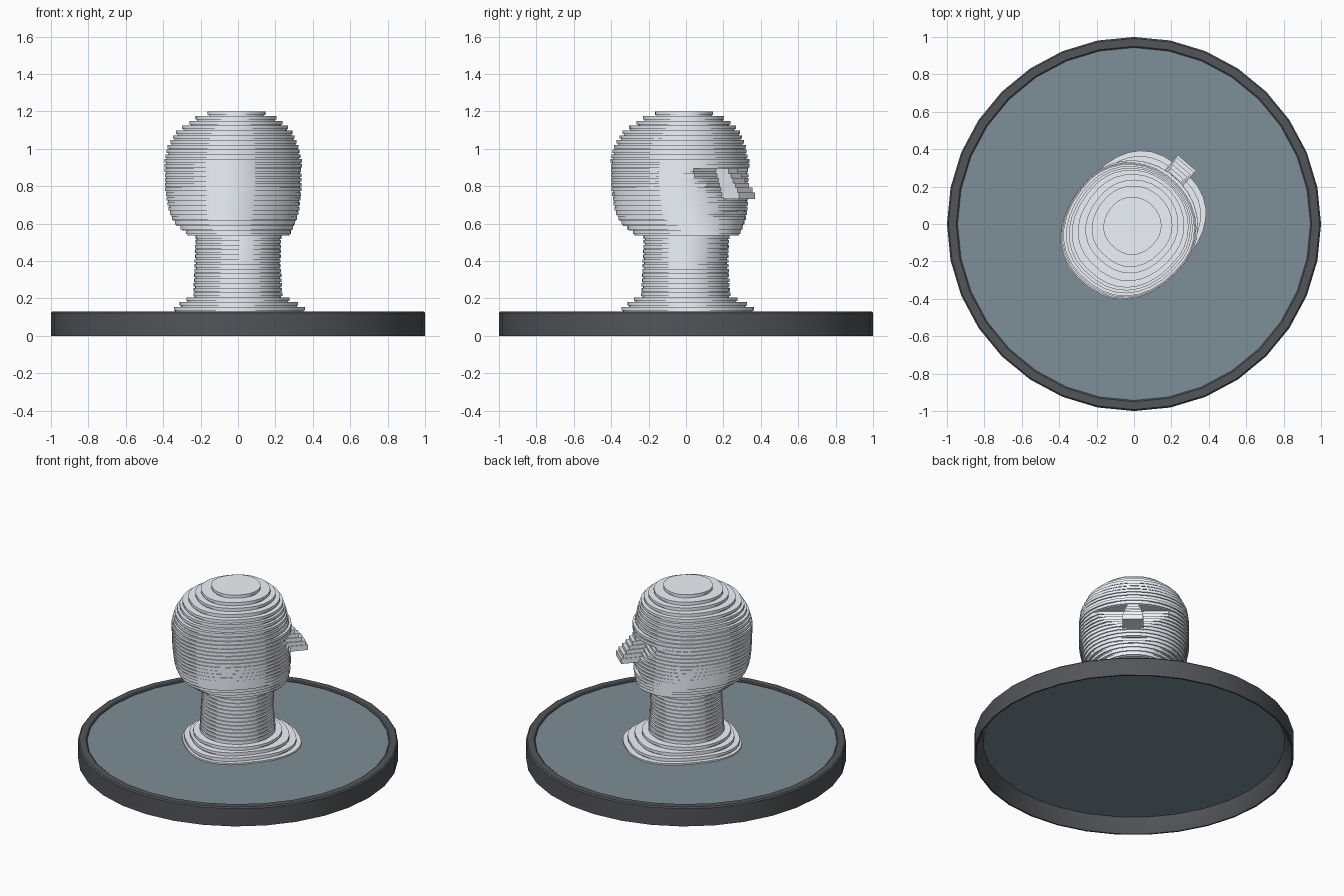
import bpy, bmesh, math
from mathutils import Matrix

if "Cube" in bpy.data.objects:
    bpy.data.objects.remove(bpy.data.objects["Cube"])

STEP = 0.0255      # pitch of the stacked plates
PLATE = 0.0185     # thickness of one plate, the rest is an inset spacer
TURN = Matrix.Rotation(math.radians(49), 4, 'Z')   # face looks to +x +y


def material(name, col):
    m = bpy.data.materials.new(name)
    m.diffuse_color = (*col, 1)
    m.use_nodes = True
    m.node_tree.nodes["Principled BSDF"].inputs["Base Color"].default_value = m.diffuse_color
    return m


def finish(name, bm, mat=None, smooth=False):
    bmesh.ops.recalc_face_normals(bm, faces=bm.faces)
    me = bpy.data.meshes.new(name)
    bm.to_mesh(me)
    bm.free()
    ob = bpy.data.objects.new(name, me)
    bpy.context.collection.objects.link(ob)
    if mat:
        me.materials.append(mat)
    if smooth:
        bpy.ops.object.select_all(action='DESELECT')
        ob.select_set(True)
        bpy.context.view_layer.objects.active = ob
        bpy.ops.object.shade_smooth_by_angle(angle=math.radians(30))
    return ob


def lathe(name, profile, mat, closed, n=32):
    bm = bmesh.new()
    rings = [[bm.verts.new((r * math.cos(2 * math.pi * i / n),
                            r * math.sin(2 * math.pi * i / n), z))
              for i in range(n)] for r, z in profile]
    pairs = list(zip(rings, rings[1:]))
    if closed:
        pairs.append((rings[-1], rings[0]))
    else:
        bm.faces.new(rings[0])
        bm.faces.new(rings[-1])
    for a, b in pairs:
        for i in range(n):
            j = (i + 1) % n
            bm.faces.new((a[i], a[j], b[j], b[i]))
    return finish(name, bm, mat, True)


def prism(bm, pts, z0, z1):
    lo = [bm.verts.new((x, y, z0)) for x, y in pts]
    hi = [bm.verts.new((x, y, z1)) for x, y in pts]
    bm.faces.new(lo[::-1])
    bm.faces.new(hi)
    for i in range(len(pts)):
        j = (i + 1) % len(pts)
        bm.faces.new((lo[i], lo[j], hi[j], hi[i]))


# Hollow base rim with a thin panel set near its top
rim_mat = material("dark_grey", (0.085, 0.09, 0.1))
panel_mat = material("blue_grey", (0.205, 0.275, 0.31))
lathe("base_rim", [(0.99, 0), (1, 0), (1, 0.122), (0.992, 0.13),
                   (0.95, 0.13), (0.943, 0.124), (0.943, 0.09)], rim_mat, True)
lathe("base_panel", [(0.944, 0.095), (0.944, 0.119)], panel_mat, False)

# Head and neck profile: height, reach back, reach front, half width
ROWS = [
    (0.129, 0.34, 0.39, 0.335), (0.154, 0.33, 0.36, 0.315),
    (0.18, 0.295, 0.315, 0.29), (0.2055, 0.28, 0.275, 0.27),
    (0.23, 0.24, 0.235, 0.235), (0.40, 0.23, 0.22, 0.23),
    (0.54, 0.22, 0.23, 0.23), (0.56, 0.28, 0.315, 0.25),
    (0.61, 0.36, 0.325, 0.285), (0.65, 0.385, 0.33, 0.31),
    (0.70, 0.40, 0.33, 0.325), (0.80, 0.41, 0.325, 0.345),
    (0.95, 0.415, 0.32, 0.345), (1.02, 0.395, 0.305, 0.335),
    (1.07, 0.365, 0.29, 0.31), (1.10, 0.345, 0.28, 0.295),
    (1.12, 0.315, 0.265, 0.275), (1.145, 0.27, 0.24, 0.24),
    (1.175, 0.23, 0.20, 0.205), (1.20, 0.165, 0.14, 0.15),
]


def size_at(z):
    for a, b in zip(ROWS, ROWS[1:]):
        if z <= b[0] + 1e-6:
            t = max(0, (z - a[0]) / (b[0] - a[0]))
            return [p + (q - p) * t for p, q in zip(a[1:], b[1:])]
    return ROWS[-1][1:]


def outline(z, inset=0, n=32):
    back, front, half = (v - inset for v in size_at(z))
    if 0.895 < z < 0.95:            # brow
        front += 0.012
    cut = front
    if 0.74 < z < 0.895:            # eye hollows
        cut -= 0.075 * (z - 0.74) / 0.15
    elif 0.655 < z < 0.685:         # mouth
        cut -= 0.02
    pts = []
    for i in range(n):
        a = 2 * math.pi * (i + 0.5) / n
        c, s = math.cos(a), math.sin(a)
        power = 2.5 if z < 0.2 else 2.3 if c < 0 and z > 0.55 else 2.05
        c = math.copysign(abs(c) ** (2 / power), c)
        s = math.copysign(abs(s) ** (2 / power), s)
        pts.append((min(c * (front if c > 0 else back), cut), s * half))
    return pts


# Stacked plates with inset spacers
head = bmesh.new()
nose = bmesh.new()
for k in range(43):
    z = 1.2 - k * STEP
    prism(head, outline(z), z - PLATE, z)
    prism(head, outline(z, 0.007), z - STEP, z - PLATE)
    # Nose steps outward as it goes down
    if 0.75 < z < 0.92:
        t = min(1, (0.905 - z) / 0.13)
        f, w = 0.325 + 0.108 * t, 0.035 + 0.03 * t
        prism(nose, [(0.2, -w), (f, -w), (f, w), (0.2, w)],
              z - STEP - (0.01 if z < 0.775 else 0), z)
skin = material("light_grey", (0.86, 0.9, 0.95))
for name, bm in (("head_and_neck", head), ("nose", nose)):
    bm.transform(TURN)
    finish(name, bm, skin, True)
